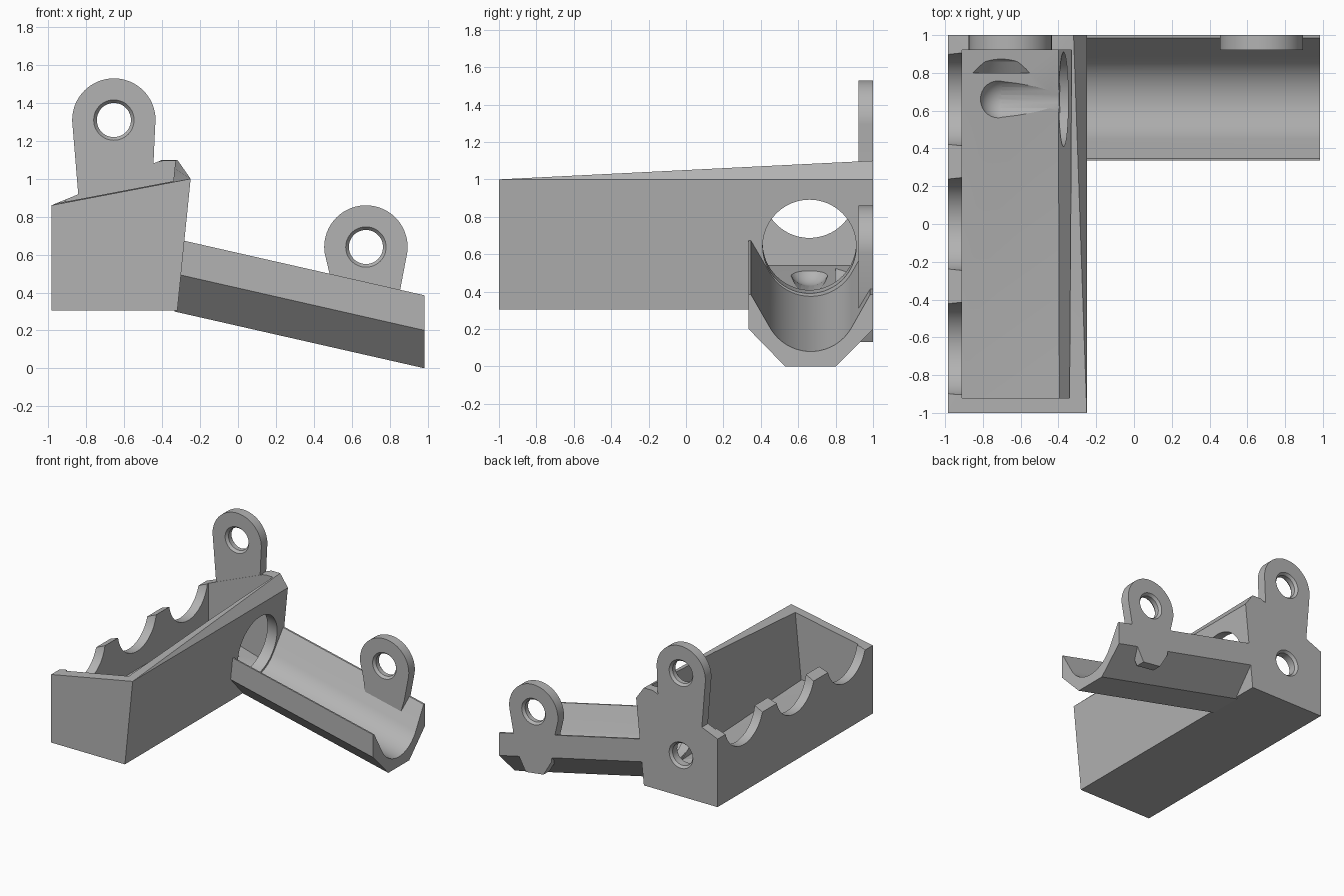
import bpy, bmesh, math
from mathutils import Vector, Matrix

cube = bpy.data.objects.get("Cube")
if cube:
    bpy.data.objects.remove(cube, do_unlink=True)

grey = bpy.data.materials.new("light grey plastic")
grey.use_nodes = True
grey.diffuse_color = (0.45, 0.45, 0.45, 1)
grey.node_tree.nodes["Principled BSDF"].inputs["Base Color"].default_value = (0.45, 0.45, 0.45, 1)


def finish(bm, name):
    bmesh.ops.recalc_face_normals(bm, faces=bm.faces)
    me = bpy.data.meshes.new(name)
    bm.to_mesh(me)
    bm.free()
    ob = bpy.data.objects.new(name, me)
    bpy.context.collection.objects.link(ob)
    me.materials.append(grey)
    return ob


def hull(name, points):
    bm = bmesh.new()
    for p in points:
        bm.verts.new(p)
    bmesh.ops.convex_hull(bm, input=bm.verts)
    bmesh.ops.dissolve_limit(bm, angle_limit=0.01, verts=bm.verts, edges=bm.edges)
    return finish(bm, name)


def loft(name, rings):
    """Skin closed rings of equal length and cap both ends."""
    bm = bmesh.new()
    vs = [[bm.verts.new(p) for p in r] for r in rings]
    n = len(vs[0])
    for a, b in zip(vs, vs[1:]):
        for i in range(n):
            j = (i + 1) % n
            bm.faces.new((a[i], a[j], b[j], b[i]))
    bm.faces.new(vs[0])
    bm.faces.new(vs[-1])
    return finish(bm, name)


def lathe_y(name, x, z, profile, n=48):
    """Solid of revolution about the y direction; profile holds (radius, y)."""
    turn = [2 * math.pi * i / n for i in range(n)]
    return loft(name, [[(x + r * math.cos(t), y, z + r * math.sin(t)) for t in turn] for r, y in profile])


def rod(name, start, end, radius, n=64):
    a, b = Vector(start), Vector(end)
    bm = bmesh.new()
    m = Matrix.Translation((a + b) / 2) @ (b - a).to_track_quat('Z', 'Y').to_matrix().to_4x4()
    bmesh.ops.create_cone(bm, cap_ends=True, segments=n, radius1=radius, radius2=radius,
                          depth=(b - a).length, matrix=m)
    return finish(bm, name)


def cut(ob, *cutters):
    bpy.context.view_layer.objects.active = ob
    for c in cutters:
        m = ob.modifiers.new("cut", 'BOOLEAN')
        m.operation = 'DIFFERENCE'
        m.solver = 'EXACT'
        m.object = c
        bpy.ops.object.modifier_apply(modifier=m.name)
        bpy.data.objects.remove(c, do_unlink=True)


def smooth(ob):
    bpy.ops.object.select_all(action='DESELECT')
    ob.select_set(True)
    bpy.context.view_layer.objects.active = ob
    bpy.ops.object.shade_smooth_by_angle(angle=math.radians(25))


# Bin: leaning right wall, sloping rim
L = -0.985
bin_body = hull("collecting_bin", [
    (L, -1, .305), (-.32, -1, .305), (L, 1, .305), (-.32, 1, .305),
    (L, -1, .86), (-.25, -1, 1), (L, 1, .86), (-.25, 1, 1),
    (-.40, 1, 1.10), (-.32, 1, 1.10)])

# Hollow with a floor falling to the outlet
cavity = hull("cavity", [
    (-.91, -.92, .54), (-.395, -.92, .45), (-.40, .6, .39), (-.40, .92, .39), (-.91, .92, .54),
    (-.91, -.92, 1.3), (-.91, .92, 1.3), (-.31, -.92, 1.3), (-.31, .92, 1.3)])
scallops = [rod("scallop", (-1.1, y, .937), (-.8, y, .937), .25) for y in (-.66, 0, .66)]
outlet = rod("outlet", (-.42, .66, .671), (-.1, .66, .599), .25)

# Groove leading to the outlet, rounded at its upper end
bm = bmesh.new()
bmesh.ops.create_uvsphere(bm, u_segments=32, v_segments=16, radius=.12,
                          matrix=Matrix.Translation((-.7, .66, .55)))
dent = finish(bm, "groove_end")
groove = rod("groove", (-.7, .66, .55), (-.38, .66, .505), .119, 32)

# Countersunk screw hole in the back wall
screw = lathe_y("screw_hole", -.655, .64, [(.115, 1.01), (.09, .98), (.09, .92), (.19, .86), (.23, .80)])
cut(bin_body, cavity, *scallops, outlet, dent, groove, screw)
smooth(bin_body)

# Sloping chute: faceted outside, round channel with flared sides
SLOPE, YC = .227, .667
section = [(.985, .385), (1, .385), (1, .2), (.80, 0), (.53, 0), (.335, .2), (.335, .385), (.347, .385)]
section += [(YC + .25 * math.cos(math.radians(a)), .33 + .25 * math.sin(math.radians(a)))
            for a in range(-150, -29, 5)]


def chute_ring(start):
    ring = []
    for y, z in section:
        x = -.335 + .1 * z if start else .985
        ring.append((x, y, z + SLOPE * (.985 - x)))
    return ring


smooth(loft("chute", [chute_ring(True), chute_ring(False)]))


# Screw tabs: rounded top, tapering foot, chamfered hole
def tab(name, cx, cz, foot):
    prof = [(cx + .22 * math.cos(math.radians(a)), cz + .22 * math.sin(math.radians(a)))
            for a in range(-8, 189, 4)]
    prof += [(cx + dx, z) for dx, z in foot]
    ob = loft(name, [[(x, y, z) for x, z in prof] for y in (.922, 1)])
    cut(ob, lathe_y("tab_hole", cx, cz, [(.115, 1.01), (.09, .98), (.09, .942), (.115, .912)]))
    smooth(ob)


tab("bin_tab", -.655, 1.31, [(-.185, .88), (.20, .88)])
tab("chute_tab", .675, .64, [(-.19, .49), (-.16, .27), (-.09, .15), (.07, .13), (.13, .24), (.18, .41)])
